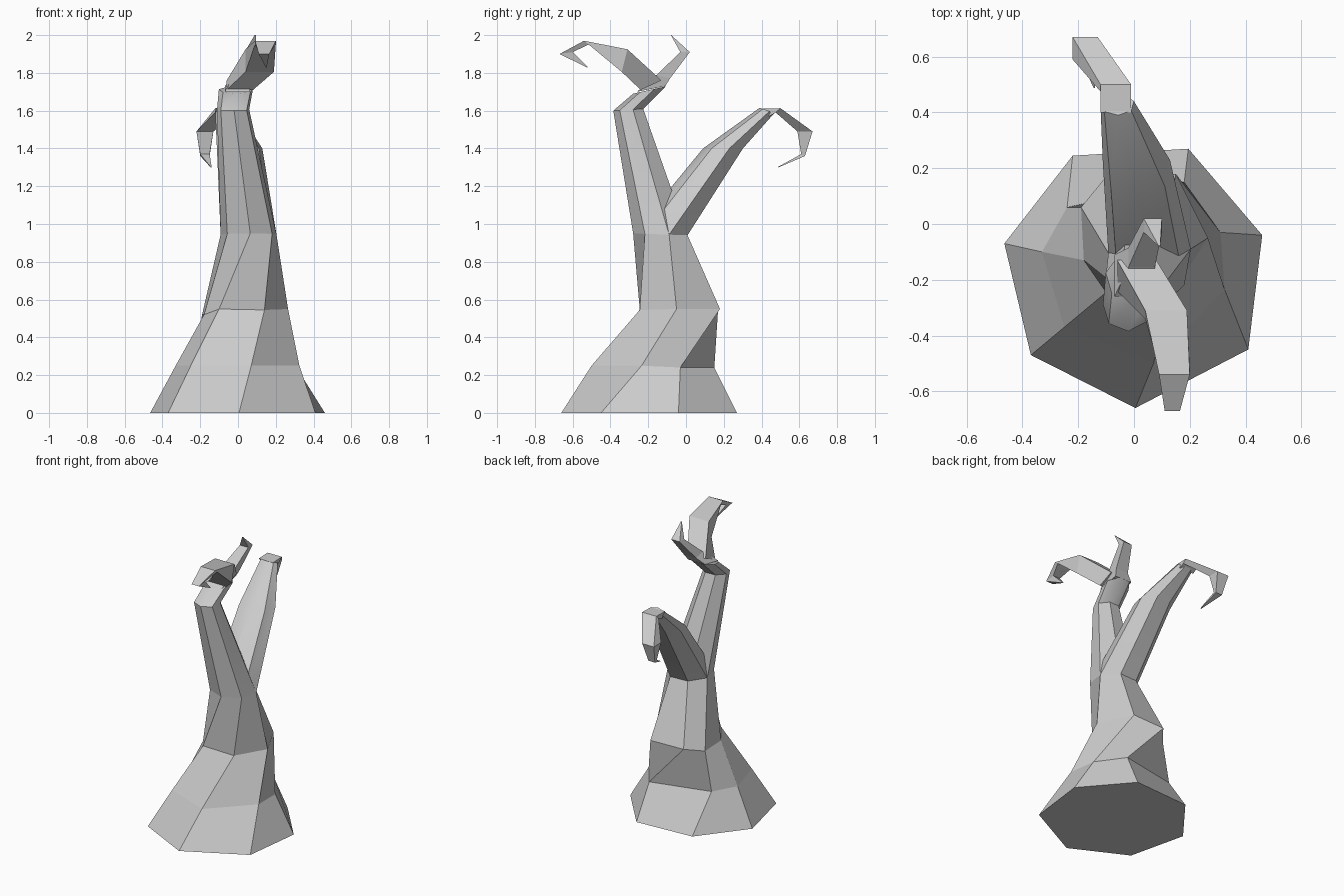
import bpy, bmesh
from math import sin, cos, pi, radians

if "Cube" in bpy.data.objects:
    bpy.data.objects.remove(bpy.data.objects["Cube"])


def loft(name, rings, cap_start=False, cap_end=True, smooth=None):
    """Skin a list of equal-sized point rings."""
    bm = bmesh.new()
    vs = [[bm.verts.new(p) for p in r] for r in rings]
    n = len(vs[0])
    for lo, hi in zip(vs, vs[1:]):
        for i in range(n):
            j = (i + 1) % n
            bm.faces.new((lo[i], lo[j], hi[j], hi[i]))
    if cap_start:
        bm.faces.new(vs[0][::-1])
    if cap_end:
        bm.faces.new(vs[-1])
    bmesh.ops.recalc_face_normals(bm, faces=bm.faces[:])
    me = bpy.data.meshes.new(name)
    bm.to_mesh(me)
    bm.free()
    ob = bpy.data.objects.new(name, me)
    bpy.context.collection.objects.link(ob)
    if smooth:
        bpy.ops.object.select_all(action='DESELECT')
        ob.select_set(True)
        bpy.context.view_layer.objects.active = ob
        bpy.ops.object.shade_smooth_by_angle(angle=radians(smooth))
    return ob


def oval(x0, x1, a, b, n=7):
    """Oval ring spanning x0..x1 and the side-view points a..b (y, z)."""
    xc, hx = (x0 + x1) / 2, (x1 - x0) / 2 * 1.03
    pts = []
    for i in range(n):
        t = pi / 2 - 0.4 + 2 * pi * i / n
        c, s = cos(t), sin(t)
        pts.append((xc + hx * c, (a[0] + b[0]) / 2 + s * (b[0] - a[0]) / 2,
                    (a[1] + b[1]) / 2 + s * (b[1] - a[1]) / 2))
    return pts


def box(x0, x1, a, b):
    """Four-cornered ring between the same limits."""
    return [(x0, *a), (x1, *a), (x1, *b), (x0, *b)]


# Flared seven-sided trunk
foot = [(.46, -.04, 0), (.195, .27, 0), (-.22, .245, 0), (-.465, -.07, 0),
        (-.37, -.47, 0), (.005, -.66, 0), (.41, -.45, 0)]
flare = [(.31, -.03, .24), (.18, .15, .24), (-.24, .06, .25), (-.33, -.10, .25),
         (-.25, -.37, .25), (.07, -.50, .25), (.325, -.235, .25)]
waist = [(.15, .18, .55), (-.10, .17, .55), (-.19, .06, .52), (-.18, -.13, .52),
         (-.10, -.245, .55), (.14, -.245, .545), (.265, -.05, .55)]
fork = oval(-.09, .205, (-.28, .95), (.02, .94))
loft("trunk", [foot, flare, waist, fork], cap_start=True, cap_end=False)

# Two main limbs rising from the fork
loft("front_limb", [fork, oval(-.11, .06, (-.385, 1.60), (-.22, 1.61)),
                    oval(-.10, .08, (-.28, 1.69), (-.10, 1.73))], smooth=35)
loft("back_limb", [fork, oval(-.11, .13, (.09, 1.40), (.31, 1.40)),
                   oval(-.12, 0, (.39, 1.615), (.47, 1.585))], smooth=35)

# Hooked end of the back limb
loft("back_hook", [box(-.12, -.01, (.40, 1.61), (.44, 1.57)),
                   box(-.12, -.01, (.50, 1.613), (.475, 1.59)),
                   box(-.22, -.13, (.67, 1.49), (.59, 1.49)),
                   box(-.20, -.15, (.63, 1.36), (.61, 1.37)),
                   box(-.145, -.14, (.49, 1.30), (.488, 1.303))], cap_start=True)

# Short upright twig on the front limb
loft("upright_twig", [box(-.07, .06, (-.26, 1.70), (-.11, 1.73)),
                      box(-.02, .075, (-.155, 1.79), (-.085, 1.77)),
                      box(.035, .10, (-.03, 1.91), (.02, 1.91)),
                      box(.088, .094, (-.08, 2.0), (-.078, 2.0))], cap_start=True)

# Long twig reaching forward and hooking back
loft("hooked_twig", [box(-.06, .08, (-.24, 1.71), (-.13, 1.76)),
                     box(.04, .19, (-.34, 1.805), (-.31, 1.925)),
                     box(.09, .20, (-.515, 1.95), (-.54, 1.97)),
                     box(.11, .165, (-.60, 1.91), (-.67, 1.90)),
                     box(.148, .152, (-.52, 1.83), (-.522, 1.828))], cap_start=True)
